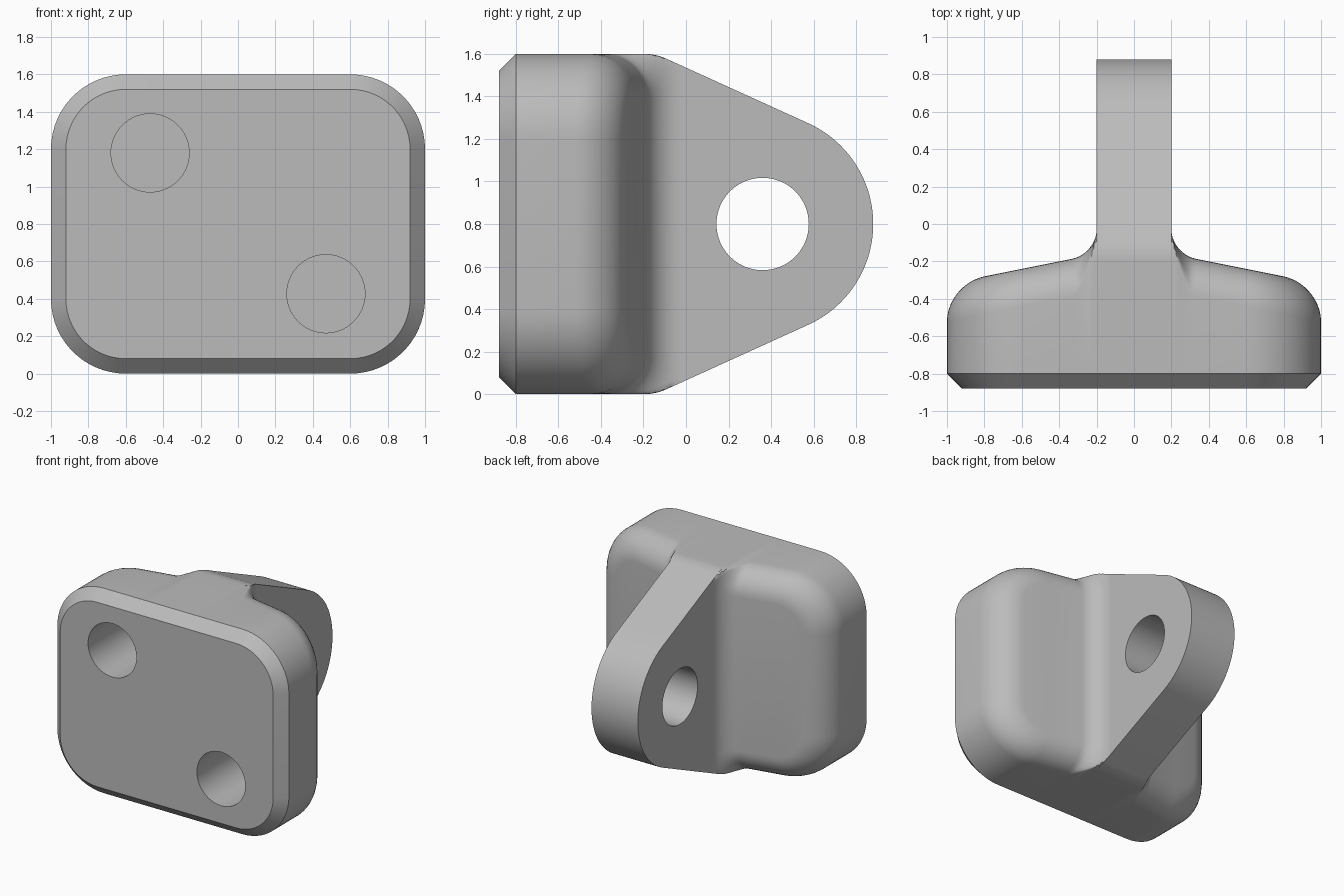
import bpy, bmesh, math
from mathutils import Matrix

if "Cube" in bpy.data.objects:
    bpy.data.objects.remove(bpy.data.objects["Cube"])

grey = bpy.data.materials.new("plain grey")
grey.use_nodes = True
COL = (0.5, 0.5, 0.5, 1)
grey.diffuse_color = COL
grey.node_tree.nodes["Principled BSDF"].inputs["Base Color"].default_value = COL

MID = 0.8            # mid height
HALF_LUG = 0.2       # half thickness of the lug
ROUND = 0.2          # back rim rounding
BLEND = 0.13         # fillet between base and lug
SUNK = -0.36         # hidden joint inside the lug
TILT = math.radians(25)


def make_object(name, bm):
    bmesh.ops.recalc_face_normals(bm, faces=bm.faces[:])
    mesh = bpy.data.meshes.new(name)
    bm.to_mesh(mesh)
    bm.free()
    mesh.materials.append(grey)
    obj = bpy.data.objects.new(name, mesh)
    bpy.context.collection.objects.link(obj)
    return obj


def activate(obj):
    bpy.ops.object.select_all(action='DESELECT')
    obj.select_set(True)
    bpy.context.view_layer.objects.active = obj


def drill(obj, centre, radius, depth, axis):
    """Cut a round hole centred on a point, along x or y."""
    bm = bmesh.new()
    bmesh.ops.create_cone(bm, cap_ends=True, segments=64, radius1=radius,
                          radius2=radius, depth=depth)
    turn = Matrix.Rotation(math.pi / 2, 4, 'Y' if axis == 'X' else 'X')
    bmesh.ops.transform(bm, matrix=Matrix.Translation(centre) @ turn, verts=bm.verts)
    cutter = make_object("drill", bm)
    cutter.hide_render = True
    mod = obj.modifiers.new("hole", 'BOOLEAN')
    mod.operation, mod.solver, mod.object = 'DIFFERENCE', 'EXACT', cutter
    activate(obj)
    bpy.ops.object.modifier_apply(modifier=mod.name)
    bpy.data.objects.remove(cutter)


def smooth(obj):
    activate(obj)
    bpy.ops.object.shade_smooth_by_angle(angle=math.radians(30))


# Upper half outline of the base: (x, half height, normal x, normal z)
right = [(0.19, 0.8, 0, 1)]
right += [(HALF_LUG + BLEND * (1 - math.cos(math.radians(a))), 0.8, 0, 1)
          for a in range(0, 91, 9)]
for a in range(0, 91, 6):
    s, c = math.sin(math.radians(a)), math.cos(math.radians(a))
    right.append((0.6 + 0.4 * s, 0.4 + 0.4 * c, s, c))
half = [(-x, z, -nx, nz) for x, z, nx, nz in reversed(right)] + right
outline = half + [(x, -z, nx, -nz) for x, z, nx, nz in reversed(half)]


def lug_limit(d):
    """Furthest y reached by the lug outline at depth d below its top."""
    if d < 0.26 * (1 - math.cos(TILT)):
        return -0.2 + math.sqrt(0.26 ** 2 - (0.26 - d) ** 2)
    return -0.09 + (d - 0.0245) / math.tan(TILT)


def back_y(x, d, drop):
    """Sloping back with rounded rim and a fillet against the lug."""
    x = abs(x)
    if x < HALF_LUG - 0.001:
        return SUNK
    fade = min(1, (x - HALF_LUG) / 0.1)
    u = max(0, BLEND - (x - HALF_LUG))
    rise = BLEND - math.sqrt(max(0, BLEND ** 2 - u * u))
    return min(-0.12 - 0.2 * x - drop * fade + rise, lug_limit(d))


# Base block: stacked rings from the chamfered front to the rounded back
bm = bmesh.new()
rings = []


def add_ring(d, y_rule):
    ring = []
    for x, z, nx, nz in outline:
        px = x - d * nx
        ring.append(bm.verts.new((px, y_rule(px), MID + z - d * nz)))
    rings.append(ring)


add_ring(0.08, lambda x: -0.88)
add_ring(0.0, lambda x: -0.80)
for k in range(11):
    t = math.pi / 2 * k / 10
    d, drop = ROUND * (1 - math.cos(t)), ROUND * (1 - math.sin(t))
    add_ring(d, lambda x: back_y(x, d, drop))
count = len(outline)
for a, b in zip(rings, rings[1:]):
    for i in range(count):
        j = (i + 1) % count
        bm.faces.new((a[i], a[j], b[j], b[i]))
bm.faces.new(rings[0])
back = rings[-1]
for i in range(len(half) - 1):
    bm.faces.new((back[i], back[i + 1], back[count - 2 - i], back[count - 1 - i]))
base = make_object("base_block", bm)

# Two blind holes in the front
for x, z in ((-0.47, 1.18), (0.47, 0.427)):
    drill(base, (x, -0.88, z), 0.209, 1.0, 'Y')
smooth(base)

# Lug: side profile extruded across x
top = [(SUNK, 0.8)]
for k in range(7):
    a = TILT * k / 6
    top.append((-0.2 + 0.26 * math.sin(a), 0.54 + 0.26 * math.cos(a)))
for k in range(20):
    a = TILT + (math.pi / 2 - TILT) * k / 20
    top.append((0.36 + 0.52 * math.sin(a), 0.52 * math.cos(a)))
profile = top + [(0.88, 0)] + [(y, -z) for y, z in reversed(top)]
bm = bmesh.new()
face = bm.faces.new([bm.verts.new((-HALF_LUG, y, MID + z)) for y, z in profile])
ext = bmesh.ops.extrude_face_region(bm, geom=[face])
bmesh.ops.translate(bm, vec=(2 * HALF_LUG, 0, 0),
                    verts=[v for v in ext["geom"] if isinstance(v, bmesh.types.BMVert)])
lug = make_object("mounting_lug", bm)

# Pin hole through the lug
drill(lug, (0, 0.36, MID), 0.217, 1.0, 'X')
smooth(lug)
